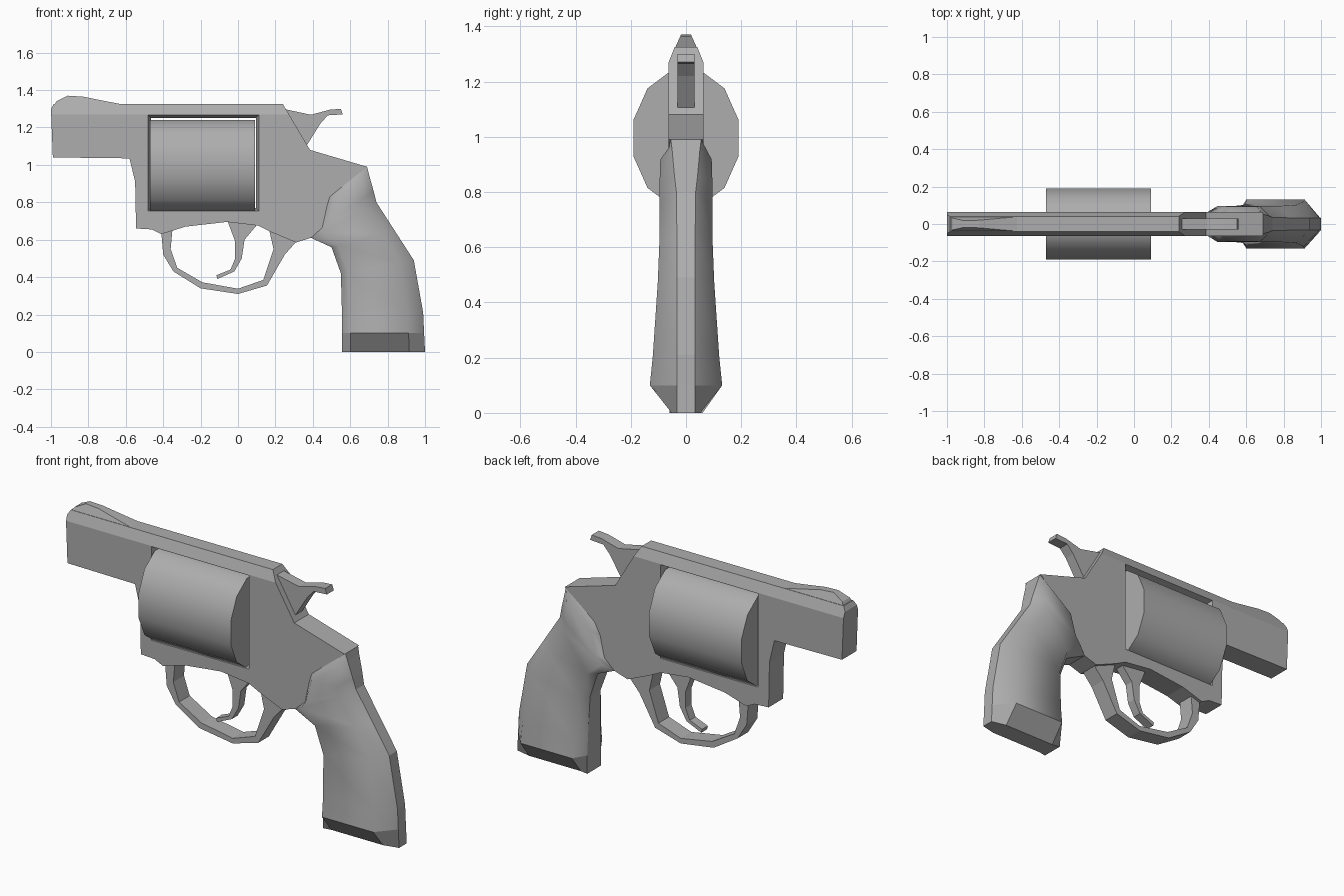
import bpy, bmesh, math
from mathutils import Vector

if "Cube" in bpy.data.objects:
    bpy.data.objects.remove(bpy.data.objects["Cube"])

GREY = (0.42, 0.42, 0.42, 1)
metal = bpy.data.materials.new("plain grey")
metal.use_nodes = True
metal.diffuse_color = GREY
metal.node_tree.nodes["Principled BSDF"].inputs["Base Color"].default_value = GREY


def finish(name, bm):
    bmesh.ops.recalc_face_normals(bm, faces=bm.faces)
    mesh = bpy.data.meshes.new(name)
    bm.to_mesh(mesh)
    bm.free()
    mesh.materials.append(metal)
    ob = bpy.data.objects.new(name, mesh)
    bpy.context.scene.collection.objects.link(ob)
    return ob


def loft(rings, bm=None):
    """Skin closed rings of equal length and cap both ends."""
    bm = bm or bmesh.new()
    loops = [[bm.verts.new(p) for p in ring] for ring in rings]
    n = len(loops[0])
    for a, b in zip(loops, loops[1:]):
        for i in range(n):
            j = (i + 1) % n
            bm.faces.new((a[i], a[j], b[j], b[i]))
    bm.faces.new(loops[0])
    bm.faces.new(loops[-1])
    return bm


def slab(outline, half):
    """Side outline (x, z) given thickness; half may vary with height."""
    width = half if callable(half) else (lambda z: half)
    return loft([[(x, s * width(z), z) for x, z in outline] for s in (-1, 1)])


# Frame and barrel in one outline, top edges chamfered
bm = slab([(-1, 1.30), (-0.985, 1.325), (0.24, 1.325), (0.385, 1.08), (0.69, 0.99),
           (0.50, 0.82), (0.45, 0.66), (0.39, 0.61), (0.31, 0.585), (0.18, 0.64),
           (0.11, 0.675), (-0.06, 0.695), (-0.28, 0.67), (-0.41, 0.63),
           (-0.46, 0.655), (-0.545, 0.66), (-0.55, 0.91), (-0.58, 1.035),
           (-0.99, 1.04)], 0.063)
for s in (-1, 1):
    cut = bmesh.ops.bisect_plane(bm, geom=bm.verts[:] + bm.edges[:] + bm.faces[:],
                                 plane_co=(0, s * 0.063, 1.27),
                                 plane_no=Vector((0, s * 0.055, 0.022)), clear_outer=True)
    rim = [e for e in cut["geom_cut"] if isinstance(e, bmesh.types.BMEdge)]
    bmesh.ops.contextual_create(bm, geom=rim)
frame = finish("frame", bm)


# Window with sides sloping inward
def window(y, grow):
    x0, x1, z0, z1 = -0.465 - grow, 0.095 + grow, 0.77 - grow, 1.25 + grow
    return [(x0, y, z0), (x1, y, z0), (x1, y, z1), (x0, y, z1)]


cutter = finish("window_cutter", loft([window(-0.08, 0.021), window(0, 0), window(0.08, 0.021)]))
cutter.hide_render = True
mod = frame.modifiers.new("window", "BOOLEAN")
mod.operation = "DIFFERENCE"
mod.solver = "EXACT"
mod.object = cutter
bpy.context.view_layer.objects.active = frame
bpy.ops.object.modifier_apply(modifier=mod.name)
bpy.data.objects.remove(cutter)

# Twelve-sided drum
angles = [math.radians(15 + 30 * i) for i in range(12)]
bm = loft([[(x, 0.197 * math.cos(a), 0.995 + 0.255 * math.sin(a)) for a in angles]
           for x in (-0.47, 0.09)])
for f in bm.faces:
    f.smooth = len(f.verts) == 4
finish("drum", bm)

# Front sight, tapering upward
finish("front_sight", slab([(-0.995, 1.30), (-0.97, 1.34), (-0.91, 1.37), (-0.83, 1.365),
                            (-0.73, 1.345), (-0.62, 1.324), (-0.62, 1.30)],
                           lambda z: 0.018 + (1.37 - z) * 0.45))

# Trigger guard: outer curve, then back along the inner curve
outer = [(-0.41, 0.64), (-0.40, 0.52), (-0.345, 0.43), (-0.20, 0.34), (0, 0.31),
         (0.155, 0.355), (0.25, 0.52), (0.31, 0.588), (0.30, 0.65)]
inner = [(0.165, 0.66), (0.19, 0.55), (0.135, 0.385), (0, 0.338), (-0.19, 0.372),
         (-0.325, 0.45), (-0.36, 0.55), (-0.35, 0.66)]
finish("trigger_guard", slab(outer + inner, 0.046))

finish("trigger", slab([(-0.06, 0.71), (-0.015, 0.59), (-0.015, 0.50), (-0.04, 0.44),
                        (-0.115, 0.41), (-0.11, 0.39), (-0.02, 0.43), (0.02, 0.50),
                        (0.035, 0.60), (0.11, 0.69)], 0.025))

finish("hammer", slab([(0.24, 1.30), (0.39, 1.268), (0.49, 1.295), (0.55, 1.30),
                       (0.56, 1.27), (0.48, 1.265), (0.44, 1.22), (0.365, 1.10),
                       (0.28, 1.12)], 0.03))


# Grip: sections from a front point to a back point, with front, widest and back half-widths
def section(front, back, wf, wide, wb, f0=0.1, f1=0.81):
    a, b = Vector((front[0], 0, front[1])), Vector((back[0], 0, back[1]))
    side = [(0, wf), (f0, wide), (f1, wide), (1, wb)]
    pts = [(a.lerp(b, t), w) for t, w in side]
    return ([(p.x, -w, p.z) for p, w in pts] + [(p.x, w, p.z) for p, w in reversed(pts)])


bm = loft([
    section((0.49, 0.83), (0.69, 0.99), 0.062, 0.063, 0.055),
    section((0.475, 0.78), (0.70, 0.95), 0.062, 0.093, 0.05, 0.15),
    section((0.45, 0.665), (0.725, 0.86), 0.062, 0.096, 0.042),
    section((0.39, 0.61), (0.74, 0.80), 0.062, 0.096, 0.035, 0.16),
    section((0.50, 0.56), (0.84, 0.645), 0.05, 0.096, 0.033),
    section((0.55, 0.42), (0.94, 0.49), 0.045, 0.102, 0.033),
    section((0.556, 0.20), (0.99, 0.21), 0.055, 0.12, 0.033),
    section((0.557, 0.10), (0.995, 0.10), 0.06, 0.131, 0.033),
    section((0.557, 0), (1, 0), 0.06, 0.052, 0.033),
])
for f in bm.faces:
    # Sides are smooth; front and back strips, caps and the foot chamfer stay flat
    xs_one_side = len({v.co.y > 0 for v in f.verts}) == 1
    f.smooth = xs_one_side and min(v.co.z for v in f.verts) > 0.05
finish("grip", bm)
